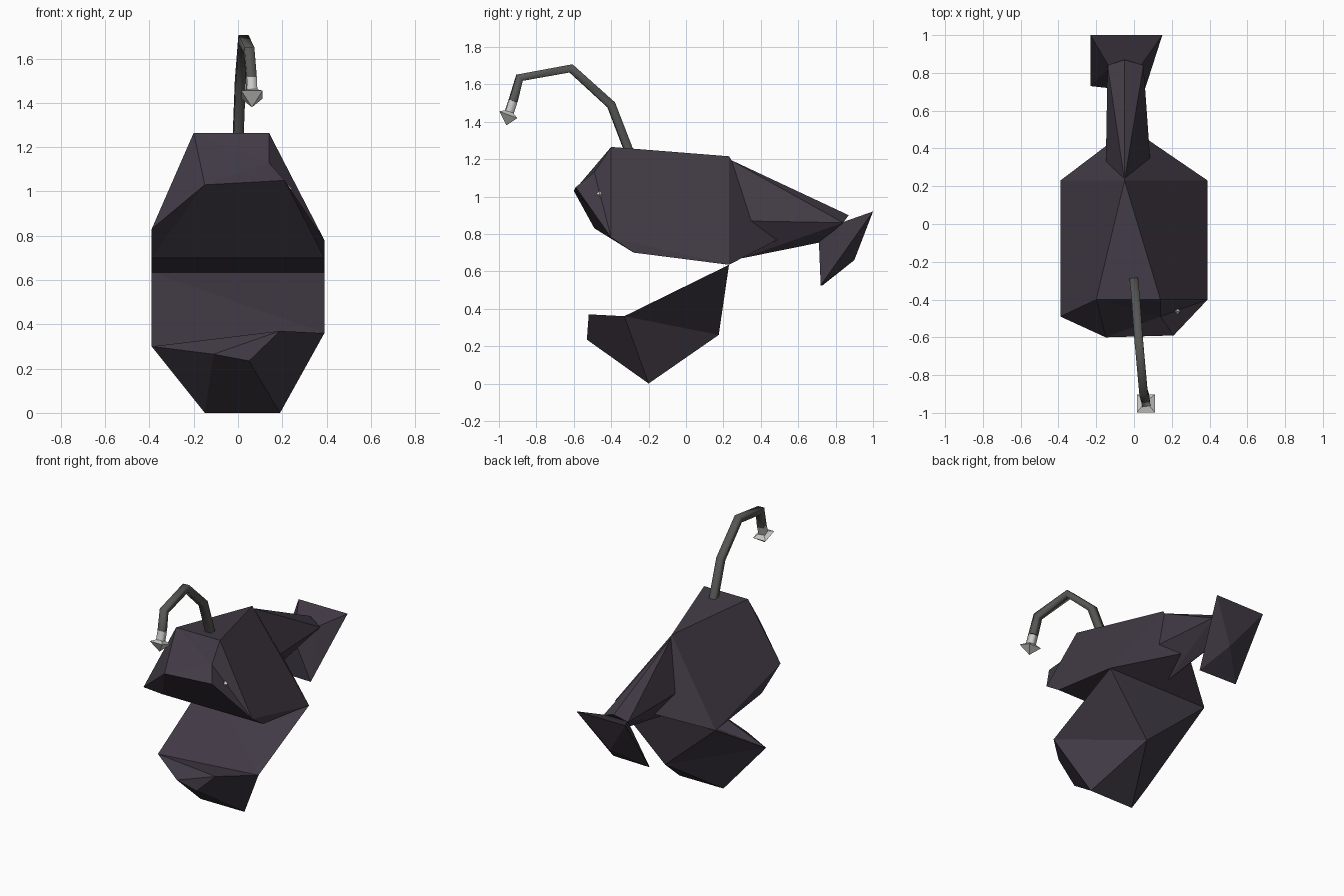
import bpy
import bmesh
import math

if "Cube" in bpy.data.objects:
    bpy.data.objects.remove(bpy.data.objects["Cube"], do_unlink=True)


def make_material(name, color):
    mat = bpy.data.materials.new(name)
    mat.use_nodes = True
    mat.diffuse_color = (*color, 1)
    mat.node_tree.nodes["Principled BSDF"].inputs["Base Color"].default_value = (*color, 1)
    return mat


skin = make_material("dark_plum_skin", (0.054, 0.043, 0.061))
stalk_gray = make_material("stalk_gray", (0.095, 0.095, 0.09))
pale = make_material("pale_gray", (0.6, 0.6, 0.58))


def finish(name, bm, mat):
    bmesh.ops.recalc_face_normals(bm, faces=bm.faces)
    mesh = bpy.data.meshes.new(name)
    bm.to_mesh(mesh)
    bm.free()
    obj = bpy.data.objects.new(name, mesh)
    bpy.context.collection.objects.link(obj)
    mesh.materials.append(mat)
    return obj


def faceted(name, corners, faces, mat):
    """Closed shape from named corners and faces listed by corner name."""
    bm = bmesh.new()
    verts = {key: bm.verts.new(co) for key, co in corners.items()}
    for face in faces:
        bm.faces.new([verts[key] for key in face.split()])
    return finish(name, bm, mat)


def hull(name, points, mat):
    """Convex shape wrapped around a few corner points."""
    bm = bmesh.new()
    for co in points:
        bm.verts.new(co)
    result = bmesh.ops.convex_hull(bm, input=bm.verts)
    loose = [v for v in result["geom_interior"] if isinstance(v, bmesh.types.BMVert)]
    bmesh.ops.delete(bm, geom=loose, context="VERTS")
    return finish(name, bm, mat)


# Upper head with mouth roof, eye socket and tapering back
head_corners = {
    "crest": (-0.05, 0.23, 1.215),
    "brow_r": (-0.2, -0.4, 1.265),
    "brow_l": (0.14, -0.4, 1.265),
    "socket": (0.14, -0.49, 1.13),
    "lip_r": (-0.15, -0.6, 1.03),
    "lip_l": (0.21, -0.59, 1.05),
    "cheek_r": (-0.39, -0.49, 0.83),
    "cheek_l": (0.39, -0.4, 0.78),
    "roof_r": (-0.39, -0.28, 0.7),
    "roof_l": (0.39, -0.28, 0.7),
    "hinge_r": (-0.39, 0.23, 0.635),
    "hinge_l": (0.39, 0.23, 0.635),
    "rear": (-0.02, 0.51, 0.78),
}
faceted("head", head_corners, [
    "crest brow_r brow_l",
    "brow_r lip_r socket", "brow_r socket brow_l", "lip_r lip_l socket",
    "brow_l socket cheek_l", "socket lip_l cheek_l",
    "brow_r cheek_r lip_r",
    "crest brow_l cheek_l hinge_l", "cheek_l roof_l hinge_l",
    "crest hinge_r cheek_r brow_r", "cheek_r hinge_r roof_r",
    "lip_r cheek_r roof_r", "lip_r roof_r roof_l lip_l", "lip_l roof_l cheek_l",
    "roof_r hinge_r hinge_l roof_l",
    "crest hinge_l rear", "crest rear hinge_r", "hinge_l hinge_r rear",
], skin)

# Dropped lower jaw
jaw_corners = {
    "hinge_r": (-0.39, 0.23, 0.635),
    "hinge_l": (0.39, 0.23, 0.635),
    "side_r": (-0.39, -0.33, 0.3),
    "side_l": (0.39, -0.33, 0.36),
    "tip": (0.19, -0.52, 0.37),
    "front_r": (-0.11, -0.52, 0.265),
    "front_l": (0.05, -0.53, 0.235),
    "chin_r": (-0.15, -0.2, 0),
    "chin_l": (0.19, -0.2, 0),
    "throat": (0.04, 0.175, 0.26),
}
faceted("lower_jaw", jaw_corners, [
    "hinge_r side_r side_l", "hinge_r side_l hinge_l",
    "side_r tip side_l", "side_r front_r tip", "front_r front_l tip",
    "tip front_l chin_l", "tip chin_l side_l",
    "front_r chin_r chin_l front_l", "side_r chin_r front_r",
    "hinge_l side_l throat", "side_l chin_l throat", "chin_l chin_r throat",
    "chin_r side_r throat", "side_r hinge_r throat", "hinge_r hinge_l throat",
], skin)

# Tail stem and tail fin
hull("tail", [
    (-0.05, 0.23, 1.2), (-0.05, 0.87, 0.9),
    (0.09, 0.28, 0.87), (-0.15, 0.28, 0.87),
    (0.05, 0.84, 0.86), (-0.14, 0.84, 0.86),
    (-0.03, 0.3, 0.67), (-0.05, 0.72, 0.755),
], skin)
hull("tail_fin", [
    (-0.23, 1, 0.92), (0.15, 1, 0.92), (-0.23, 0.73, 0.525), (0.06, 0.72, 0.525),
    (-0.04, 0.9, 0.66),
    (-0.13, 0.83, 0.86), (0.03, 0.83, 0.86), (-0.05, 0.71, 0.77),
], skin)


# Square stalk with a pale last joint
def stalk(name, points, mat):
    curve = bpy.data.curves.new(name, "CURVE")
    curve.dimensions = "3D"
    curve.bevel_depth = 0.032
    curve.bevel_resolution = 0
    curve.use_fill_caps = True
    line = curve.splines.new("POLY")
    line.points.add(len(points) - 1)
    for point, co in zip(line.points, points):
        point.co = (*co, 1)
        point.tilt = math.pi / 4
    obj = bpy.data.objects.new(name, curve)
    bpy.context.collection.objects.link(obj)
    curve.materials.append(mat)
    return obj


joint = (0.06, -0.925, 1.51)
bulb_center = (0.063, -0.95, 1.437)
stalk("lure_stalk", [(0, -0.3, 1.23), (0.01, -0.4, 1.49), (0.025, -0.615, 1.685),
                     (0.05, -0.89, 1.635), joint], stalk_gray)
stalk("lure_joint", [joint, bulb_center], pale)

# Lure bulb: a tilted rim between two points
bx, by, bz = bulb_center
rim = [(bx + sx * 0.048, by + sy * 0.048, bz - sy * 0.018)
       for sx in (-1, 1) for sy in (-1, 1)]
hull("lure_bulb", rim + [(bx, by - 0.01, bz - 0.057), (bx, by + 0.01, bz + 0.03)], pale)

# Tiny eye in the socket
ex, ey, ez = 0.226, -0.462, 1.01
size = 0.02
hull("eye", [(ex + s * size, ey, ez) for s in (-1, 1)]
     + [(ex, ey + s * size, ez) for s in (-1, 1)]
     + [(ex, ey, ez + s * size) for s in (-1, 1)], pale)
